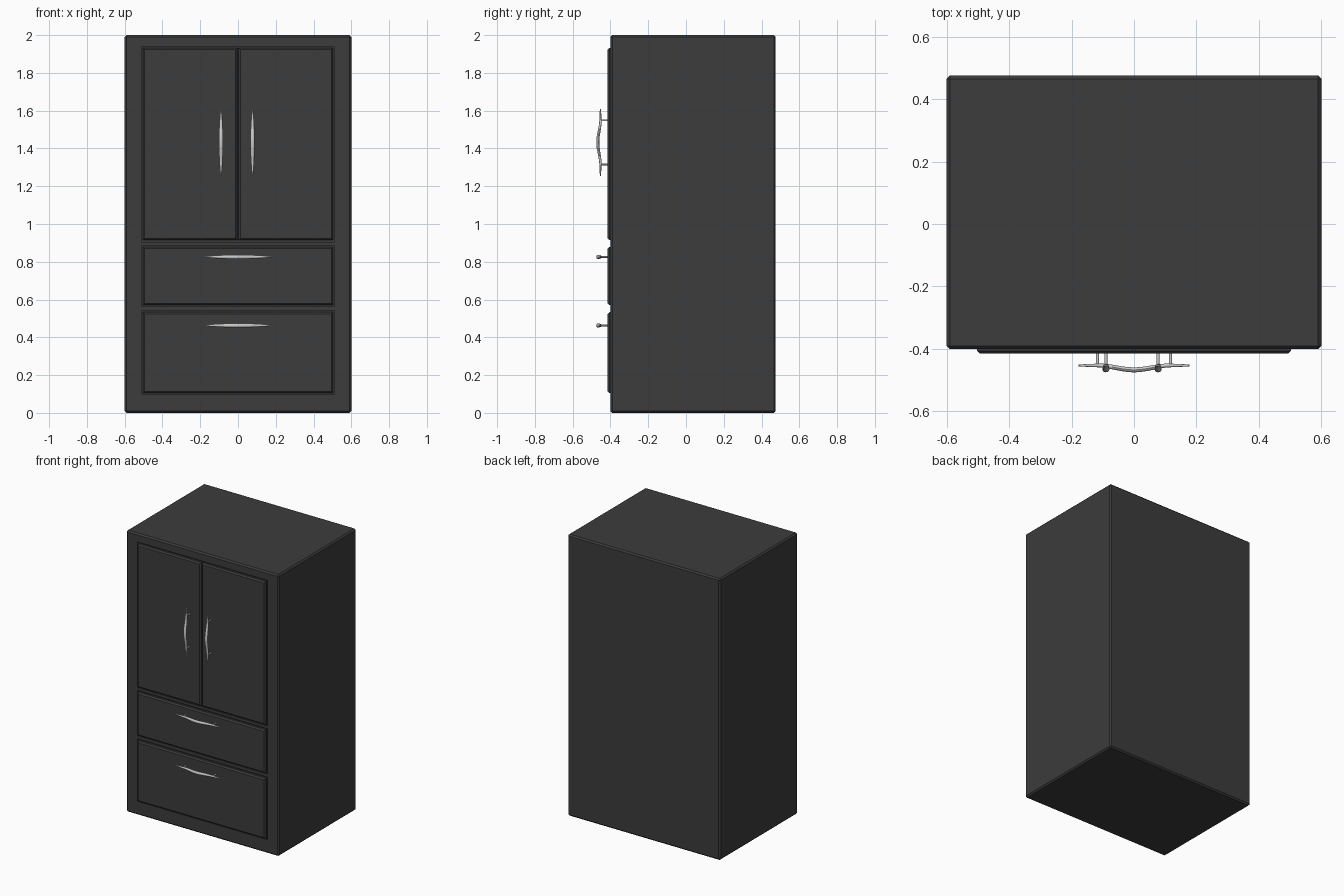
import bpy, bmesh, math
from mathutils import Vector, Matrix

if "Cube" in bpy.data.objects:
    bpy.data.objects.remove(bpy.data.objects["Cube"])

dark = bpy.data.materials.new("dark_enamel")
dark.diffuse_color = (0.045, 0.045, 0.045, 1)
dark.use_nodes = True
dark.node_tree.nodes["Principled BSDF"].inputs["Base Color"].default_value = dark.diffuse_color


def make_object(name, bm, mat=None):
    bmesh.ops.recalc_face_normals(bm, faces=bm.faces)
    me = bpy.data.meshes.new(name)
    bm.to_mesh(me)
    bm.free()
    ob = bpy.data.objects.new(name, me)
    bpy.context.collection.objects.link(ob)
    if mat:
        me.materials.append(mat)
    return ob


def box(lo, hi):
    bm = bmesh.new()
    bmesh.ops.create_cube(bm, size=1)
    lo, hi = Vector(lo), Vector(hi)
    for v in bm.verts:
        v.co = (lo + hi) / 2 + v.co * (hi - lo)
    return bm


# Cabinet with chamfered edges
bm = box((-0.6, -0.4, 0), (0.6, 0.475, 2))
bmesh.ops.bevel(bm, geom=bm.edges[:], offset=0.01, segments=1, affect='EDGES')
cabinet = make_object("cabinet", bm, dark)

# Shallow recesses around the doors and drawers
for name, z0, z1 in (("door_recess", 0.906, 1.94),
                     ("upper_drawer_recess", 0.564, 0.886),
                     ("lower_drawer_recess", 0.097, 0.542)):
    cutter = make_object(name, box((-0.511, -0.45, z0), (0.511, -0.392, z1)))
    cutter.hide_render = True
    cutter.hide_set(True)
    cutter.display_type = 'WIRE'
    mod = cabinet.modifiers.new(name, 'BOOLEAN')
    mod.operation = 'DIFFERENCE'
    mod.solver = 'EXACT'
    mod.object = cutter


# Door and drawer panels with chamfered front rims
def panel(name, x0, x1, z0, z1, y_front=-0.415):
    bm = box((x0, y_front, z0), (x1, -0.391, z1))
    rim = [e for e in bm.edges if all(v.co.y < y_front + 1e-4 for v in e.verts)]
    bmesh.ops.bevel(bm, geom=rim, offset=0.009, segments=1, affect='EDGES')
    return make_object(name, bm, dark)


panel("left_door", -0.503, -0.003, 0.914, 1.932)
panel("right_door", 0.003, 0.503, 0.914, 1.932)
panel("upper_drawer", -0.503, 0.503, 0.571, 0.878)
panel("lower_drawer", -0.503, 0.503, 0.104, 0.533)


# Bowed, tapered bar on two posts, built along x then turned if vertical
def handle(name, x, z, vertical=False, half=0.177, post=0.117, rings=32, sides=12):
    bm = bmesh.new()
    loops = []
    for i in range(rings + 1):
        t = half * (2 * i / rings - 1)
        bow = math.cos(min(abs(t) / post, 1) * math.pi / 2) ** 2
        taper = 1 - (t / half) ** 2
        ry, rz = 0.003 + 0.005 * taper, 0.003 + 0.008 * taper
        loops.append([bm.verts.new((t, -0.453 - 0.014 * bow + ry * math.cos(a),
                                    rz * math.sin(a)))
                      for a in (2 * math.pi * k / sides for k in range(sides))])
    for a, b in zip(loops, loops[1:]):
        for k in range(sides):
            n = (k + 1) % sides
            bm.faces.new((a[k], a[n], b[n], b[k]))
    bm.faces.new(loops[0])
    bm.faces.new(loops[-1])
    for s in (-1, 1):
        m = Matrix.Translation((s * post, -0.4305, 0)) @ Matrix.Rotation(math.pi / 2, 4, 'X')
        bmesh.ops.create_cone(bm, cap_ends=True, segments=sides, radius1=0.005,
                              radius2=0.005, depth=0.045, matrix=m)
    if vertical:
        bm.transform(Matrix.Rotation(math.pi / 2, 4, 'Y'))
    bm.transform(Matrix.Translation((x, 0, z)))
    ob = make_object(name, bm)
    bpy.ops.object.select_all(action='DESELECT')
    bpy.context.view_layer.objects.active = ob
    ob.select_set(True)
    bpy.ops.object.shade_smooth_by_angle(angle=math.radians(40))


handle("left_door_handle", -0.09, 1.432, True)
handle("right_door_handle", 0.077, 1.432, True)
handle("upper_drawer_handle", 0, 0.826)
handle("lower_drawer_handle", 0, 0.463)
